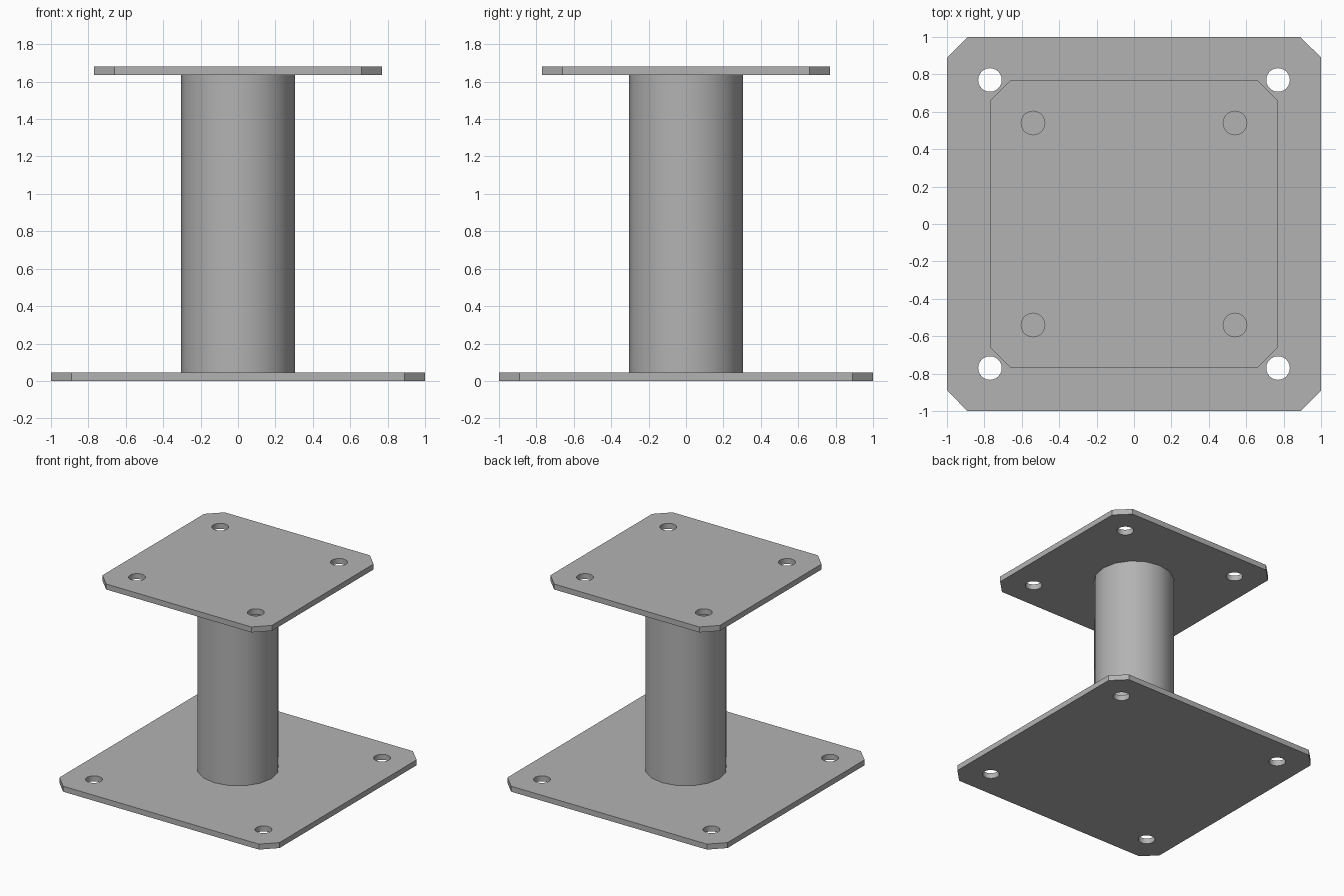
import bpy
import bmesh
from math import radians
from mathutils import Matrix, Vector

cube = bpy.data.objects.get("Cube")
if cube:
    bpy.data.objects.remove(cube, do_unlink=True)

GREY = (0.45, 0.45, 0.45, 1.0)
THICK = 0.045
HEIGHT = 1.68
CORNERS = [(1, 1), (-1, 1), (-1, -1), (1, -1)]

steel = bpy.data.materials.new("grey steel")
steel.use_nodes = True
steel.diffuse_color = GREY
steel.node_tree.nodes["Principled BSDF"].inputs["Base Color"].default_value = GREY


def finish(bm, name):
    """Turn the bmesh into a smooth-shaded object with sharp corners."""
    bmesh.ops.recalc_face_normals(bm, faces=bm.faces[:])
    mesh = bpy.data.meshes.new(name)
    bm.to_mesh(mesh)
    bm.free()
    mesh.materials.append(steel)
    obj = bpy.data.objects.new(name, mesh)
    bpy.context.collection.objects.link(obj)
    bpy.ops.object.select_all(action='DESELECT')
    obj.select_set(True)
    bpy.context.view_layer.objects.active = obj
    bpy.ops.object.shade_smooth_by_angle(angle=radians(30))


def plate(name, half, hole_at, z, chamfer=0.11, hole_radius=0.063):
    """Square plate with clipped corners and a bolt hole near each one."""
    bm = bmesh.new()
    outline = []
    for sx, sy in CORNERS:
        pair = [(sx * half, sy * (half - chamfer)), (sx * (half - chamfer), sy * half)]
        outline += pair if sx * sy > 0 else pair[::-1]
    verts = [bm.verts.new((x, y, z)) for x, y in outline]
    for a, b in zip(verts, verts[1:] + verts[:1]):
        bm.edges.new((a, b))
    for sx, sy in CORNERS:
        spot = Matrix.Translation((sx * hole_at, sy * hole_at, z))
        bmesh.ops.create_circle(bm, segments=24, radius=hole_radius, matrix=spot)
    bmesh.ops.triangle_fill(bm, edges=bm.edges[:], use_beauty=True,
                            use_dissolve=False, normal=Vector((0, 0, 1)))
    # Thicken the sheet upward
    top = bmesh.ops.extrude_face_region(bm, geom=bm.faces[:], use_keep_orig=True)
    moved = [g for g in top["geom"] if isinstance(g, bmesh.types.BMVert)]
    bmesh.ops.translate(bm, verts=moved, vec=(0, 0, THICK))
    finish(bm, name)


def column(name, radius, bottom, top):
    bm = bmesh.new()
    bmesh.ops.create_cone(bm, cap_ends=True, segments=16, radius1=radius, radius2=radius,
                          depth=top - bottom,
                          matrix=Matrix.Translation((0, 0, (top + bottom) / 2)))
    finish(bm, name)


plate("base_plate", 1.0, 0.77, 0)
column("column", 0.305, THICK, HEIGHT - THICK)
plate("top_plate", 0.77, 0.54, HEIGHT - THICK)
